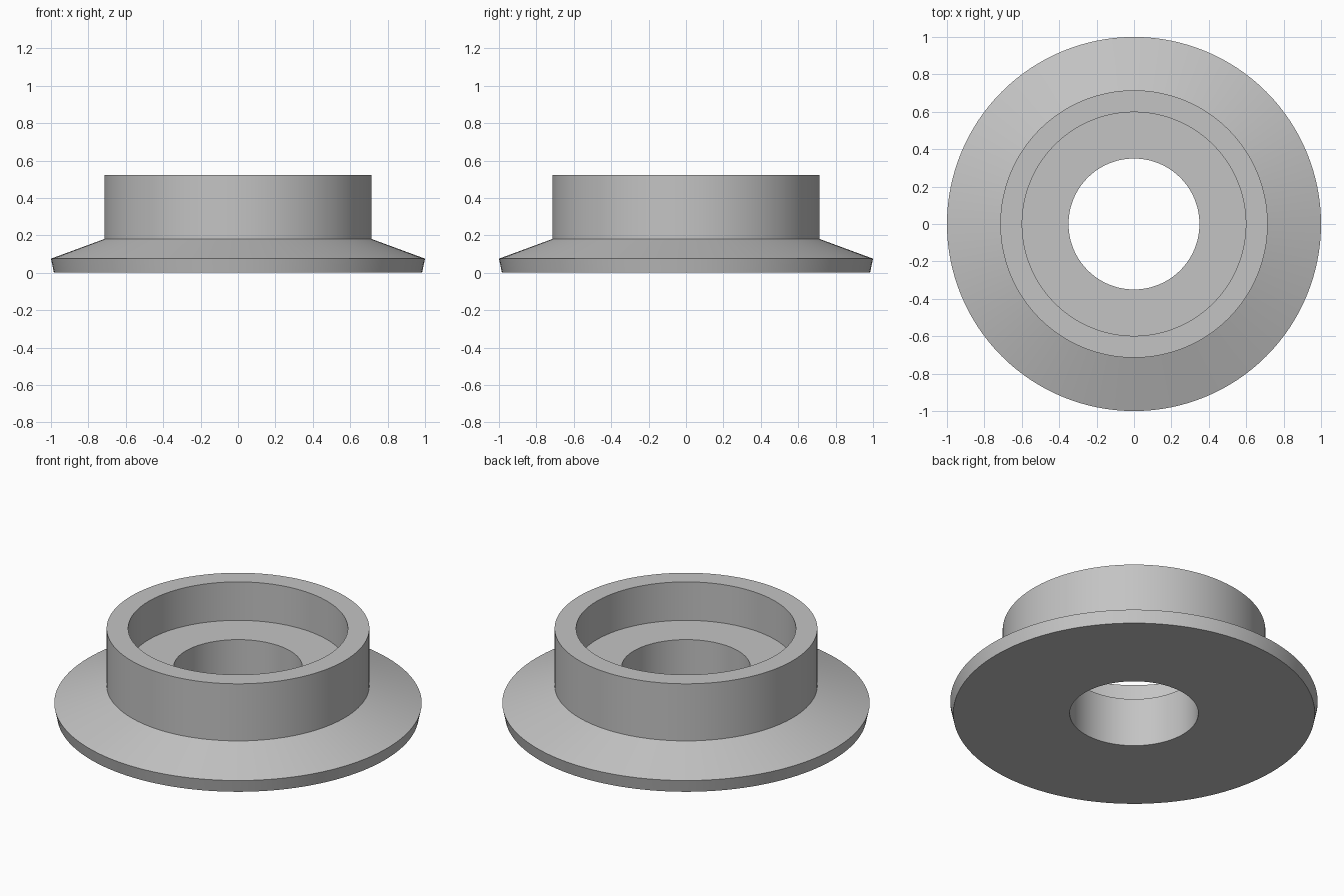
import bpy
import bmesh
import math

SEGMENTS = 128

cube = bpy.data.objects.get("Cube")
if cube:
    bpy.data.objects.remove(cube, do_unlink=True)

# Plain grey material
grey = bpy.data.materials.new("plain_grey")
grey.use_nodes = True
colour = (0.55, 0.55, 0.55, 1.0)
grey.diffuse_color = colour
grey.node_tree.nodes["Principled BSDF"].inputs["Base Color"].default_value = colour


def lathe(name, profile, material):
    """Revolve a closed (radius, height) profile around the z axis."""
    bm = bmesh.new()
    verts = [bm.verts.new((r, 0, z)) for r, z in profile]
    edges = [bm.edges.new((v, verts[(i + 1) % len(verts)]))
             for i, v in enumerate(verts)]
    bmesh.ops.spin(bm, geom=verts + edges, cent=(0, 0, 0), axis=(0, 0, 1),
                   angle=math.tau, steps=SEGMENTS, use_merge=True)
    bmesh.ops.remove_doubles(bm, verts=bm.verts[:], dist=0.0001)
    bmesh.ops.recalc_face_normals(bm, faces=bm.faces[:])
    mesh = bpy.data.meshes.new(name)
    bm.to_mesh(mesh)
    bm.free()
    mesh.materials.append(material)
    obj = bpy.data.objects.new(name, mesh)
    bpy.context.collection.objects.link(obj)
    bpy.ops.object.select_all(action='DESELECT')
    obj.select_set(True)
    bpy.context.view_layer.objects.active = obj
    bpy.ops.object.shade_smooth_by_angle(angle=math.radians(15))
    return obj


# Sloped flange, raised hub, recess and through hole in one section
lathe("flanged_bushing", [
    (0.35, 0.0),      # hole, underside
    (0.984, 0.0),     # flange underside edge
    (1.0, 0.075),     # flange rim
    (0.715, 0.18),    # foot of the hub
    (0.715, 0.523),   # hub outer lip
    (0.598, 0.523),   # hub inner lip
    (0.598, 0.292),   # recess floor
    (0.35, 0.292),    # hole, upper edge
], grey)
